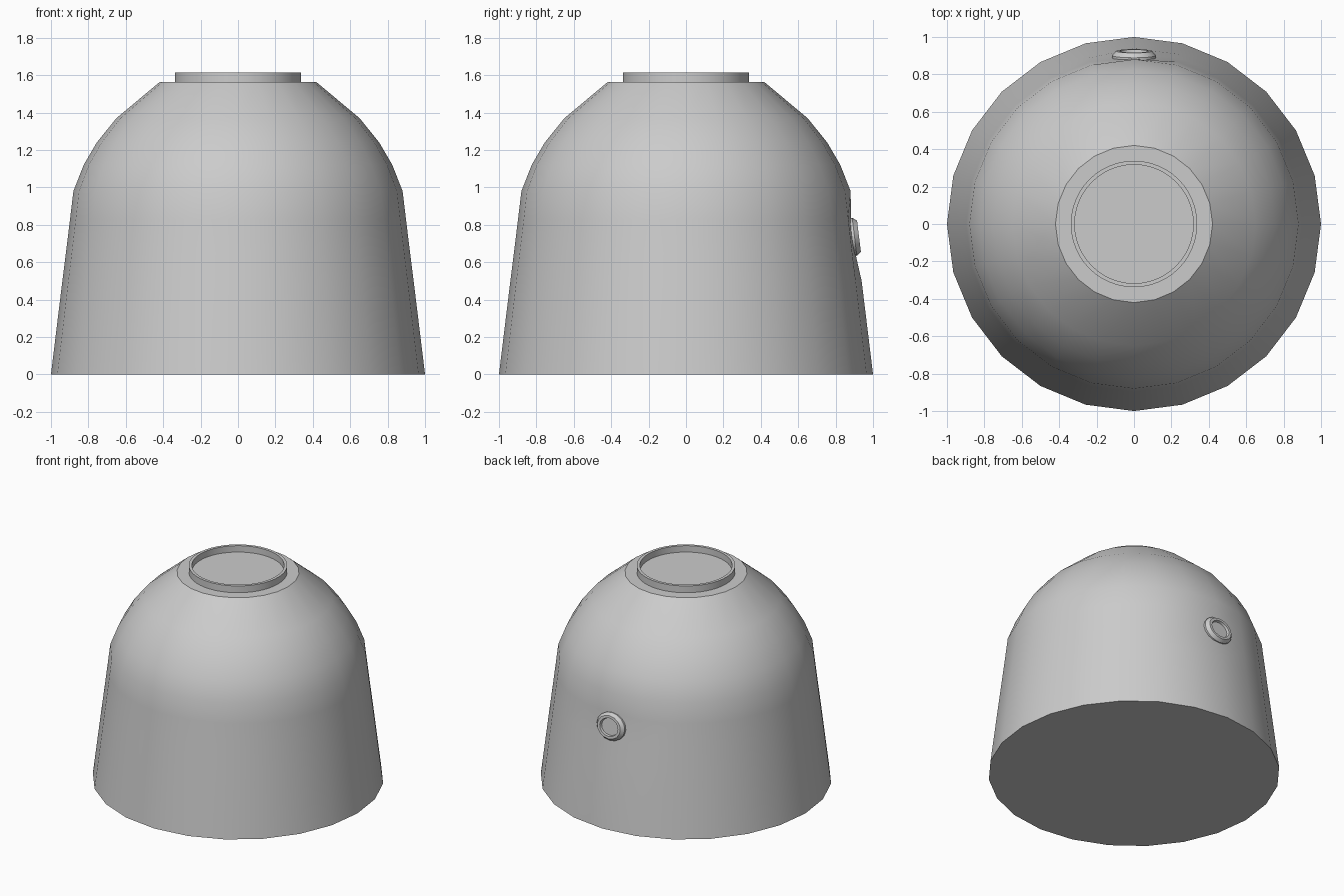
import bpy, bmesh, math
from mathutils import Matrix

if "Cube" in bpy.data.objects:
    bpy.data.objects.remove(bpy.data.objects["Cube"])

grey = bpy.data.materials.new("plain_grey")
grey.diffuse_color = (0.6, 0.6, 0.6, 1)
grey.use_nodes = True
grey.node_tree.nodes["Principled BSDF"].inputs["Base Color"].default_value = grey.diffuse_color


def lathe(name, profile, sides, matrix=Matrix(), tweak=None):
    """Revolve (radius, height) points about z, capping both ends."""
    bm = bmesh.new()
    rings = []
    for r, z in profile:
        rings.append([bm.verts.new((r * math.cos(2 * math.pi * i / sides),
                                    r * math.sin(2 * math.pi * i / sides), z))
                      for i in range(sides)])
    for a, b in zip(rings, rings[1:]):
        for i in range(sides):
            j = (i + 1) % sides
            bm.faces.new((a[i], a[j], b[j], b[i]))
    bm.faces.new(rings[0][::-1])
    bm.faces.new(rings[-1])
    if tweak:
        tweak(bm)
    bm.transform(matrix)
    mesh = bpy.data.meshes.new(name)
    bm.to_mesh(mesh)
    bm.free()
    mesh.materials.append(grey)
    obj = bpy.data.objects.new(name, mesh)
    bpy.context.collection.objects.link(obj)
    bpy.context.view_layer.objects.active = obj
    obj.select_set(True)
    bpy.ops.object.shade_smooth_by_angle(angle=math.radians(30))
    obj.select_set(False)
    return obj


def flatten_back(bm):
    # shallow flat seat behind the port
    for v in bm.verts:
        if abs(v.co.x) < 0.01 and v.co.y > 0 and 0.6 < v.co.z < 0.9:
            v.co.y -= 0.015


# Tapered body with domed shoulder and flat top
lathe("domed_body", [(1, 0), (0.939, 0.5), (0.92, 0.65), (0.898, 0.83),
                     (0.88, 0.98), (0.825, 1.12), (0.755, 1.24),
                     (0.65, 1.37), (0.42, 1.562)], 24, tweak=flatten_back)

# Raised rim around the top, with a recessed floor
lathe("top_rim", [(0.338, 1.55), (0.338, 1.613), (0.317, 1.613),
                  (0.317, 1.565)], 48)

# Small oval port on the back, tilted to follow the wall
port = (Matrix.Translation((0, 0.895, 0.735))
        @ Matrix.Rotation(math.radians(-83), 4, 'X')
        @ Matrix.Diagonal((1.15, 1, 1, 1)))
lathe("back_port", [(0.102, -0.02), (0.102, 0.006), (0.084, 0.03),
                    (0.066, 0.03), (0.062, 0.012)], 16, port)
